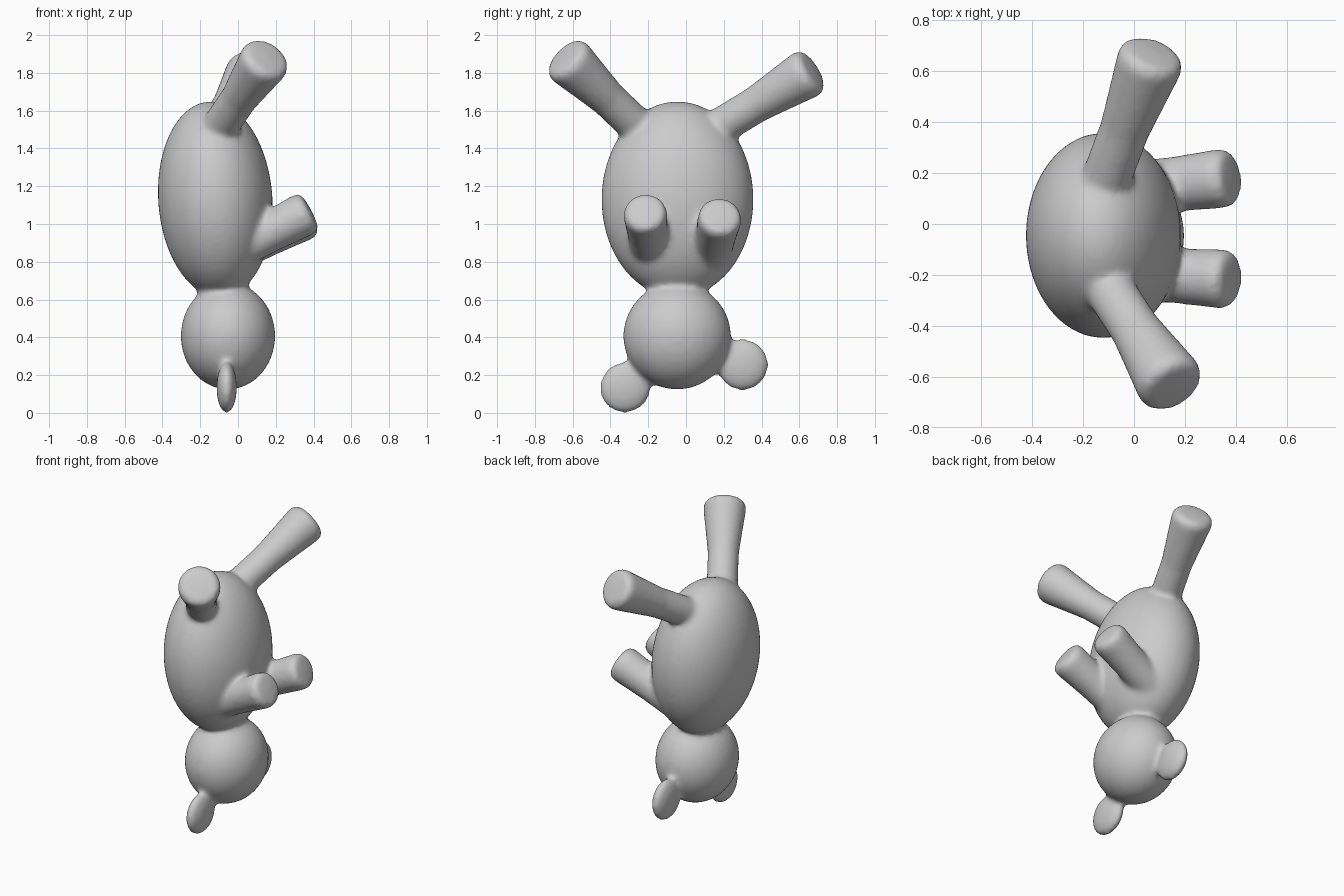
import bpy, bmesh, math
from mathutils import Vector, Matrix

cube = bpy.data.objects.get("Cube")
if cube:
    bpy.data.objects.remove(cube, do_unlink=True)

clay = bpy.data.materials.new("clay_grey")
clay.use_nodes = True
GREY = (0.6, 0.6, 0.6, 1)
clay.diffuse_color = GREY
clay.node_tree.nodes["Principled BSDF"].inputs["Base Color"].default_value = GREY

bm = bmesh.new()


def ellipsoid(center, radii, tilt_x=0, tilt_y=0):
    """Add a stretched sphere."""
    m = (Matrix.Translation(center)
         @ Matrix.Rotation(math.radians(tilt_x), 4, 'X')
         @ Matrix.Rotation(math.radians(tilt_y), 4, 'Y')
         @ Matrix.Diagonal((*radii, 1)))
    bmesh.ops.create_uvsphere(bm, u_segments=48, v_segments=32, radius=1, matrix=m)


def limb(start, end, r_base, r_tip):
    """Add a flared limb with a softly rounded flat tip."""
    start, end = Vector(start), Vector(end)
    length = (end - start).length
    profile = [(0, 0), (r_base, 0), (r_base, length * 0.45),
               ((r_base + r_tip) / 2, length * 0.7),
               (r_tip, length - 0.045), (r_tip * 0.95, length - 0.015),
               (r_tip * 0.8, length), (0, length + 0.008)]
    m = Matrix.Translation(start) @ (end - start).to_track_quat('Z', 'Y').to_matrix().to_4x4()
    verts = [bm.verts.new((r, 0, z)) for r, z in profile]
    edges = [bm.edges.new(pair) for pair in zip(verts, verts[1:])]
    spun = bmesh.ops.spin(bm, geom=verts + edges, cent=(0, 0, 0), axis=(0, 0, 1),
                          angle=math.tau, steps=32, use_merge=False)
    new = set(verts)
    for v in verts:
        stack = [v]
        while stack:
            for e in stack.pop().link_edges:
                for w in e.verts:
                    if w not in new:
                        new.add(w)
                        stack.append(w)
    bmesh.ops.transform(bm, matrix=m, verts=list(new))
    bmesh.ops.remove_doubles(bm, verts=list(new), dist=0.0005)


# Torso and head
ellipsoid((-0.12, -0.045, 1.13), (0.303, 0.403, 0.52), tilt_y=-4)
ellipsoid((-0.053, -0.047, 0.407), (0.25, 0.285, 0.283))

# Flat round ears
ellipsoid((-0.06, -0.322, 0.135), (0.054, 0.135, 0.138), tilt_x=-45)
ellipsoid((-0.06, 0.300, 0.255), (0.054, 0.138, 0.138), tilt_x=60)

# Legs
limb((-0.12, -0.22, 1.48), (0.155, -0.645, 1.885), 0.098, 0.135)
limb((-0.13, 0.12, 1.48), (0.075, 0.672, 1.815), 0.098, 0.132)

# Arms
limb((-0.02, -0.19, 0.86), (0.382, -0.218, 1.068), 0.108, 0.117)
limb((-0.02, 0.135, 0.85), (0.382, 0.183, 1.045), 0.108, 0.117)

bmesh.ops.recalc_face_normals(bm, faces=bm.faces)
mesh = bpy.data.meshes.new("bear_figure")
bm.to_mesh(mesh)
bm.free()
mesh.materials.append(clay)
bear = bpy.data.objects.new("bear_figure", mesh)
bpy.context.collection.objects.link(bear)

# Fuse the parts into one skin with soft creases
fuse = bear.modifiers.new("fuse", 'REMESH')
fuse.mode = 'VOXEL'
fuse.voxel_size = 0.015
fuse.use_smooth_shade = True
soften = bear.modifiers.new("soften", 'SMOOTH')
soften.factor = 0.5
soften.iterations = 14
